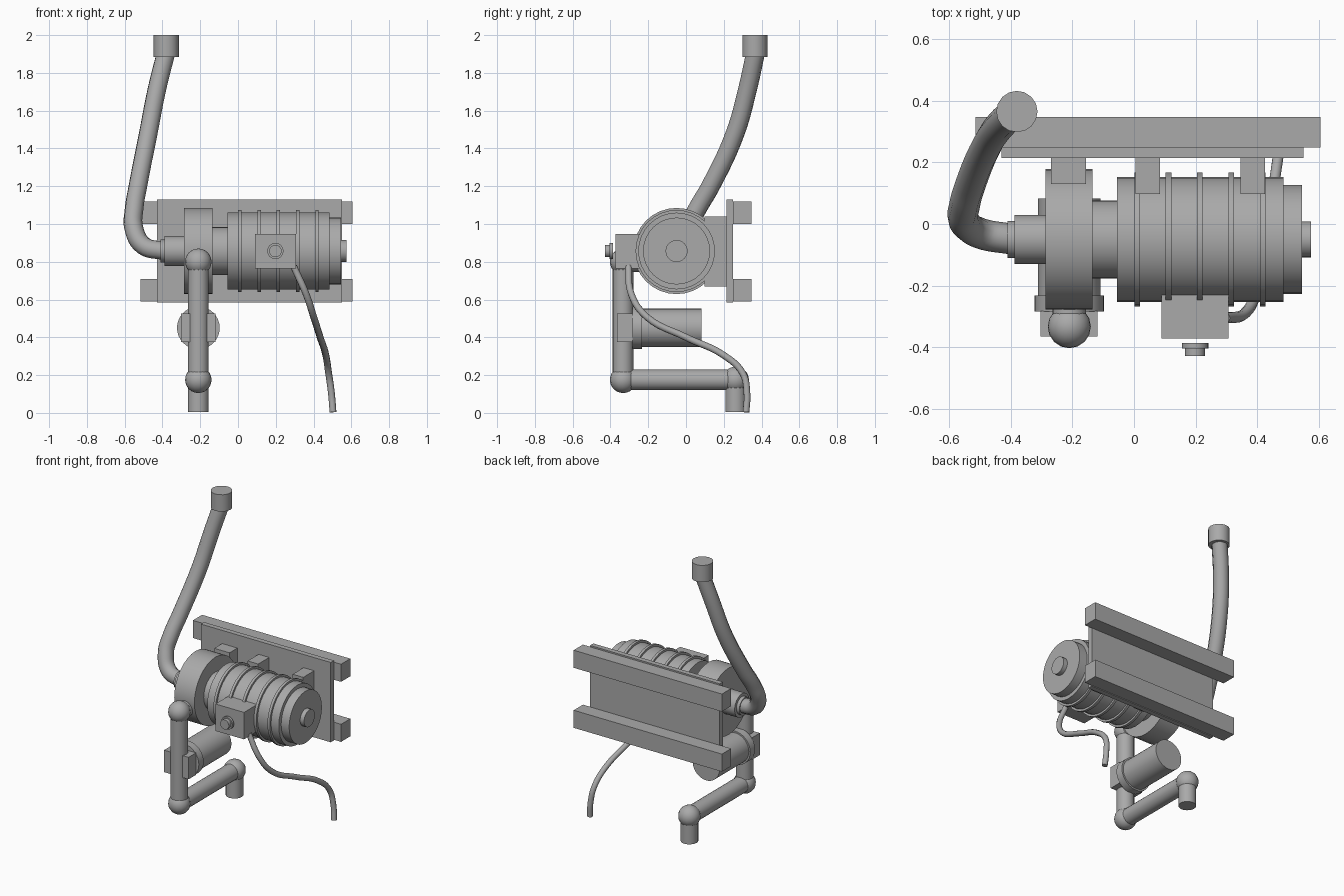
import bpy
from math import radians
from mathutils import Vector

cube = bpy.data.objects.get("Cube")
if cube:
    bpy.data.objects.remove(cube, do_unlink=True)

grey = bpy.data.materials.new("plain grey")
grey.use_nodes = True
colour = (0.4, 0.4, 0.4, 1)
grey.diffuse_color = colour
grey.node_tree.nodes["Principled BSDF"].inputs["Base Color"].default_value = colour


def finish(name, smooth=True):
    ob = bpy.context.object
    ob.name = name
    ob.data.materials.append(grey)
    if smooth:
        bpy.ops.object.shade_smooth_by_angle(angle=radians(40))
    return ob


def box(name, xs, ys, zs):
    spans = (xs, ys, zs)
    bpy.ops.mesh.primitive_cube_add(size=1, location=[sum(s) / 2 for s in spans])
    ob = finish(name, False)
    ob.scale = [s[1] - s[0] for s in spans]
    return ob


def rod(name, a, b, radius, sides=32):
    a, b = Vector(a), Vector(b)
    bpy.ops.mesh.primitive_cylinder_add(vertices=sides, radius=radius, depth=(b - a).length,
                                        location=(a + b) / 2)
    ob = finish(name)
    ob.rotation_euler = (b - a).to_track_quat("Z", "Y").to_euler()
    return ob


def elbow(name, centre):
    bpy.ops.mesh.primitive_uv_sphere_add(segments=16, ring_count=12, radius=0.07, location=centre)
    return finish(name)


def hose(name, points, radius):
    curve = bpy.data.curves.new(name, "CURVE")
    curve.dimensions = "3D"
    curve.bevel_depth = radius
    curve.bevel_resolution = 3
    curve.resolution_u = 6
    curve.use_fill_caps = True
    spline = curve.splines.new("BEZIER")
    spline.bezier_points.add(len(points) - 1)
    for bp, co in zip(spline.bezier_points, points):
        bp.co = co
        bp.handle_left_type = bp.handle_right_type = "AUTO"
    curve.materials.append(grey)
    ob = bpy.data.objects.new(name, curve)
    bpy.context.collection.objects.link(ob)
    return ob


# Mounting plate, rails and brackets
box("mounting_plate", (-0.43, 0.55), (0.215, 0.25), (0.585, 1.13))
for name, z in (("lower_rail", 0.59), ("upper_rail", 1.0)):
    box(name, (-0.515, 0.605), (0.248, 0.348), (z, z + 0.12))
for name, xs, y in (("pump_bracket", (-0.27, -0.155), 0.13),
                    ("motor_bracket_inner", (0.005, 0.085), 0.097),
                    ("motor_bracket_outer", (0.345, 0.425), 0.097)):
    box(name, xs, (y, 0.216), (0.67, 1.04))

# Motor and pump, turned about one horizontal shaft line
AXIS_Y, AXIS_Z = -0.05, 0.857


def turned(name, x0, x1, radius, sides=32):
    return rod(name, (x0, AXIS_Y, AXIS_Z), (x1, AXIS_Y, AXIS_Z), radius, sides)


turned("motor_body", -0.055, 0.485, 0.203)
turned("motor_end_cap", 0.48, 0.545, 0.177)
turned("shaft_hub", 0.54, 0.575, 0.058)
turned("pump_neck", -0.14, -0.05, 0.127)
turned("pump_housing", -0.287, -0.135, 0.228)
turned("pump_inlet", -0.388, -0.28, 0.08)
turned("inlet_collar", -0.41, -0.385, 0.06)
for i in range(5):
    x = 0.01 + i * 0.102
    turned("motor_rib", x - 0.009, x + 0.009, 0.217)

# Junction box with its knob
box("junction_box", (0.09, 0.306), (-0.372, -0.22), (0.764, 0.948))
rod("knob_base", (0.198, -0.387, 0.857), (0.198, -0.404, 0.857), 0.043, 16)
rod("knob", (0.198, -0.4, 0.857), (0.198, -0.428, 0.857), 0.033, 16)

# Outlet pipework
PIPE_X = -0.21
corners = [(PIPE_X, -0.333, 0.8), (PIPE_X, -0.333, 0.175), (PIPE_X, 0.263, 0.175),
           (PIPE_X, 0.263, 0.005)]
for name, a, b in zip(("vertical_pipe", "lower_pipe", "drain_pipe"), corners, corners[1:]):
    rod(name, a, b, 0.055, 20)
for name, co in zip(("upper_elbow", "lower_elbow", "rear_elbow"), corners):
    elbow(name, co)
rod("pump_outlet", corners[0], (PIPE_X, -0.2, 0.8), 0.055, 20)

# Filter canister clamped to the vertical pipe
box("filter_clamp", (-0.303, -0.118), (-0.365, -0.282), (0.375, 0.525))
rod("filter_ring", (PIPE_X, -0.284, 0.45), (PIPE_X, -0.232, 0.45), 0.113)
rod("filter_canister", (PIPE_X, -0.24, 0.45), (PIPE_X, 0.083, 0.45), 0.102)

# Inlet hose with end fitting, and power cable
hose("inlet_hose", [(-0.39, -0.05, 0.857), (-0.5, -0.03, 0.885), (-0.552, 0.01, 0.98),
                    (-0.55, 0.06, 1.08), (-0.53, 0.13, 1.2), (-0.475, 0.26, 1.48),
                    (-0.43, 0.325, 1.71), (-0.383, 0.367, 1.9)], 0.05)
rod("hose_fitting", (-0.38, 0.365, 1.885), (-0.38, 0.365, 2), 0.067, 16)
hose("power_cable", [(0.295, -0.305, 0.775), (0.36, -0.29, 0.63), (0.4, -0.21, 0.51),
                     (0.435, 0, 0.4), (0.465, 0.2, 0.305), (0.48, 0.3, 0.21),
                     (0.495, 0.323, 0.1), (0.503, 0.318, 0.004)], 0.018)
